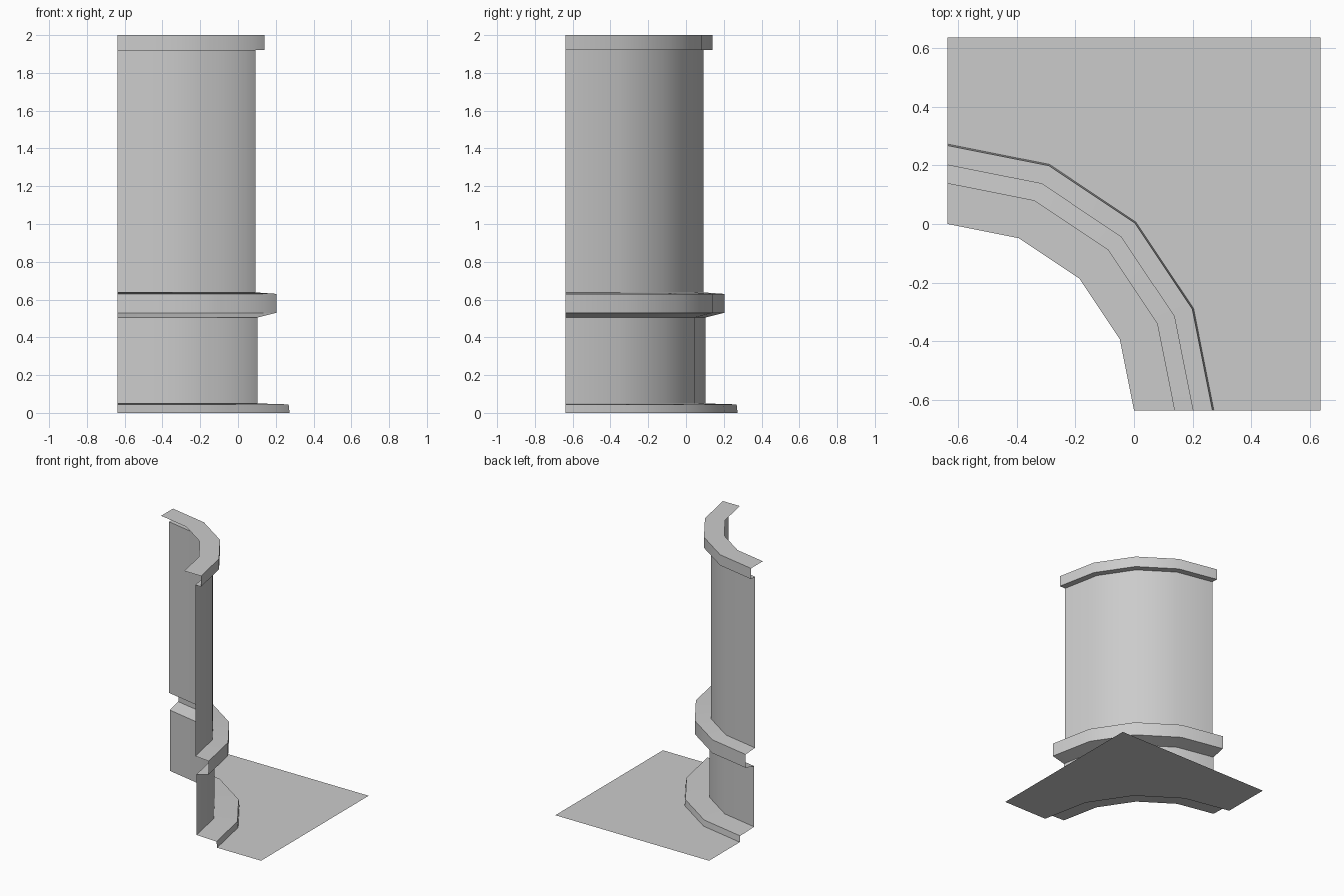
import bpy
import bmesh
from math import cos, sin, pi

cube = bpy.data.objects.get("Cube")
if cube:
    bpy.data.objects.remove(cube, do_unlink=True)

HALF = 0.637      # half the footprint; the column axis is at (-HALF, -HALF)
SEGMENTS = 4      # facets in the quarter turn

stone = bpy.data.materials.new("grey stone")
stone.use_nodes = True
grey = (0.6, 0.6, 0.6, 1)
stone.diffuse_color = grey
stone.node_tree.nodes["Principled BSDF"].inputs["Base Color"].default_value = grey


def arc(radius, z):
    """Points of a quarter turn around the column axis."""
    angles = [pi / 2 * i / SEGMENTS for i in range(SEGMENTS + 1)]
    return [(radius * cos(a) - HALF, radius * sin(a) - HALF, z) for a in angles]


def finish(name, bm):
    mesh = bpy.data.meshes.new(name)
    bm.to_mesh(mesh)
    bm.free()
    mesh.materials.append(stone)
    obj = bpy.data.objects.new(name, mesh)
    bpy.context.collection.objects.link(obj)
    bpy.ops.object.select_all(action='DESELECT')
    obj.select_set(True)
    bpy.context.view_layer.objects.active = obj
    bpy.ops.object.shade_smooth_by_angle()


def quarter_ring(name, profile):
    """Open shell swept through a quarter turn from (radius, z) points."""
    bm = bmesh.new()
    rows = [[bm.verts.new(p) for p in arc(r, z)] for r, z in profile]
    for low, high in zip(rows, rows[1:]):
        for i in range(SEGMENTS):
            bm.faces.new((low[i], low[i + 1], high[i + 1], high[i]))
    finish(name, bm)


# Column, from the foot up
quarter_ring("base_step", [(0.91, 0), (0.905, 0.045), (0.74, 0.05)])
quarter_ring("lower_wall", [(0.74, 0.05), (0.74, 0.505)])
quarter_ring("ledge", [(0.74, 0.505), (0.84, 0.53), (0.84, 0.63), (0.73, 0.638)])
quarter_ring("upper_wall", [(0.73, 0.638), (0.73, 1.92)])
quarter_ring("cap", [(0.73, 1.92), (0.777, 1.92), (0.777, 2), (HALF, 2)])

# Floor around the foot
bm = bmesh.new()
corners = [(-HALF, HALF, 0), (HALF, HALF, 0), (HALF, -HALF, 0)]
floor = bm.faces.new([bm.verts.new(p) for p in arc(0.91, 0) + corners])
floor.normal_update()
if floor.normal.z < 0:
    floor.normal_flip()
bmesh.ops.triangulate(bm, faces=[floor])
finish("floor_plate", bm)
